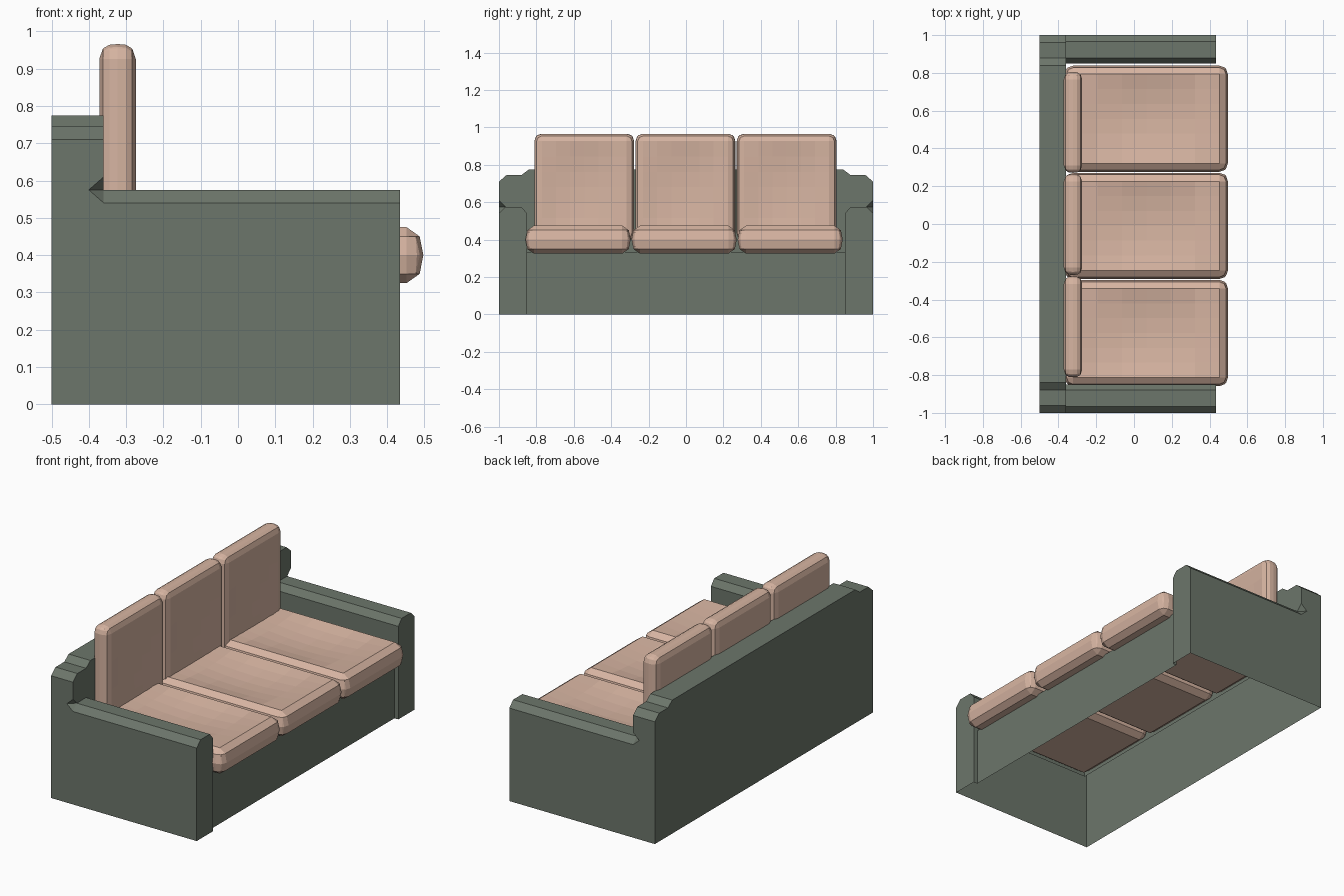
import bpy, bmesh, math

if "Cube" in bpy.data.objects:
    bpy.data.objects.remove(bpy.data.objects["Cube"])


def material(name, color):
    m = bpy.data.materials.new(name)
    m.diffuse_color = color
    m.use_nodes = True
    m.node_tree.nodes["Principled BSDF"].inputs["Base Color"].default_value = m.diffuse_color
    return m


green = material("green_fabric", (0.15, 0.18, 0.145, 1))
pink = material("cushion_fabric", (0.68, 0.46, 0.36, 1))


def finish(bm, name, mat):
    bmesh.ops.remove_doubles(bm, verts=bm.verts, dist=0.0005)
    bmesh.ops.recalc_face_normals(bm, faces=bm.faces)
    me = bpy.data.meshes.new(name)
    bm.to_mesh(me)
    bm.free()
    me.materials.append(mat)
    ob = bpy.data.objects.new(name, me)
    bpy.context.collection.objects.link(ob)
    return ob


# Sofa frame: half of an open-bottomed shell, mirrored across y
XB, XS, XF, XP, SEAT = -0.5, -0.36, 0.435, 0.41, 0.33
arm = [(1, 0.54), (0.965, 0.575), (0.88, 0.575), (0.85, 0.54), (0.85, SEAT)]
top = [(1, 0.71), (0.96, 0.745), (0.88, 0.745), (0.84, 0.775), (0, 0.775)]
bm = bmesh.new()


def face(pts):
    bm.faces.new([bm.verts.new(p) for p in pts])


def section(x, prof):
    face([(x, y, z) for y, z in prof])


def strip(x0, x1, prof):
    for (y0, z0), (y1, z1) in zip(prof, prof[1:]):
        face([(x0, y0, z0), (x1, y0, z0), (x1, y1, z1), (x0, y1, z1)])


strip(XS, XF, arm)                                    # arm top and inner wall
strip(XB, XS, top)                                    # backrest top
section(XF, [(1, 0)] + arm + [(0.85, 0)])             # arm front
section(XB, [(1, 0)] + top + [(0, 0)])                # rear wall
section(XS, top + [(0, SEAT)] + arm[:0:-1] + [(1, 0.61)])  # backrest front
section(XP, [(0.85, 0), (0.85, 0.335), (0, 0.335), (0, 0)])  # front panel
strip(XP, XF, [(0.85, 0), (0.85, SEAT)])              # front recess side
# outer side with the small notch where arm meets backrest
side = [(XB, 0), (XF, 0), (XF, 0.54), (XS, 0.54), (-0.4, 0.575),
        (XS, 0.61), (XS, 0.71), (XB, 0.71)]
face([(x, 1, z) for x, z in side])
for z in (0.54, 0.61):
    face([(-0.4, 1, 0.575), (XS, 1, z), (XS, 0.965, 0.575)])
frame = finish(bm, "sofa_frame", green)
mod = frame.modifiers.new("mirror", 'MIRROR')
mod.use_axis = (False, True, False)


# Cushion: two rounded grids sharing a rim, with a shallow dip on the used side
def cushion(name, centre, half_p, half_q, half_t, rim, dip, upright):
    bm = bmesh.new()
    radius = rim[-1][0]

    def coords(half):
        inner = half - radius
        left = [-half + d for d, _ in rim[:-1]]
        mid = [-inner + 2 * inner * i / 6 for i in range(7)]
        return left + mid + [-v for v in reversed(left)]

    def height(d):
        for (d0, h0), (d1, h1) in zip(rim, rim[1:]):
            if d <= d1 + 1e-6:
                return h0 + (h1 - h0) * (d - d0) / (d1 - d0)
        return 1

    def point(p, q, sign):
        h = sign * half_t * height(min(half_p - abs(p), half_q - abs(q)))
        ip, iq = half_p - radius, half_q - radius
        if sign > 0:
            h -= dip * max(0, 1 - (p / ip) ** 2) * max(0, 1 - (q / iq) ** 2)
        cp, cq = abs(p) - ip, abs(q) - iq
        if cp > 1e-6 and cq > 1e-6:      # round the corner
            k = max(cp, cq) / math.hypot(cp, cq)
            p = math.copysign(ip + cp * k, p)
            q = math.copysign(iq + cq * k, q)
        x, y, z = centre
        return (x + h, y + q, z + p) if upright else (x + p, y + q, z + h)

    ps, qs = coords(half_p), coords(half_q)
    for sign in (1, -1):
        g = [[bm.verts.new(point(p, q, sign)) for q in qs] for p in ps]
        for i in range(len(ps) - 1):
            for j in range(len(qs) - 1):
                bm.faces.new((g[i][j], g[i + 1][j], g[i + 1][j + 1], g[i][j + 1]))
    finish(bm, name, pink)


# Three seat and three back cushions
seat_rim = [(0, 0), (0.01, 0.67), (0.045, 1)]
back_rim = [(0, 0), (0.002, 0.45), (0.012, 0.8), (0.04, 1)]
for i, label in enumerate(("left", "middle", "right")):
    k = i - 1
    cushion("seat_cushion_" + label, (0.065, -0.01 + 0.567 * k, 0.4),
            0.432, 0.281, 0.075, seat_rim, 0.03, False)
    cushion("back_cushion_" + label, (-0.323, -0.003 + 0.541 * k, 0.68),
            0.286, 0.267, 0.049, back_rim, 0.018, True)
